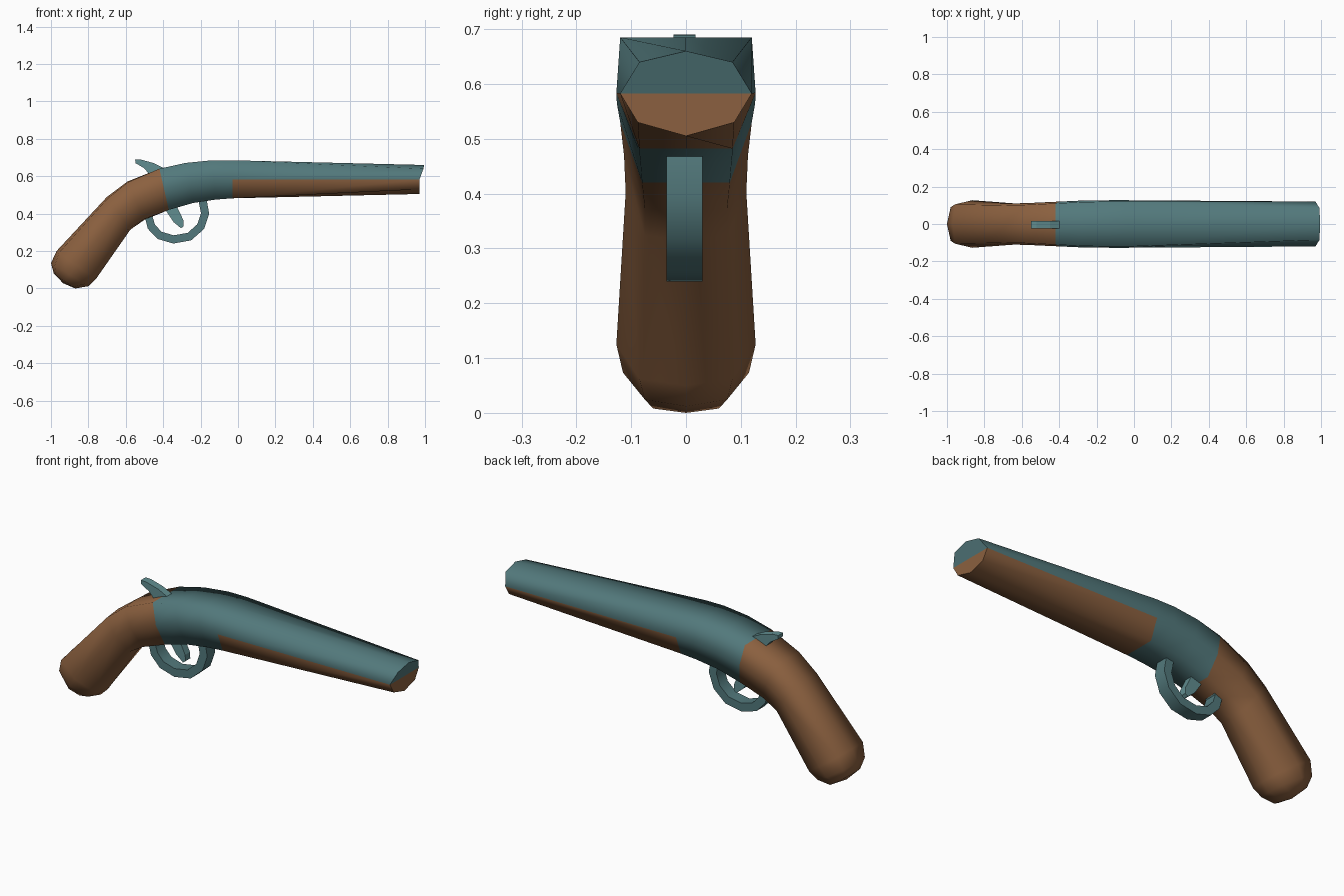
import bpy, bmesh
from mathutils import Vector

if "Cube" in bpy.data.objects:
    bpy.data.objects.remove(bpy.data.objects["Cube"])


def material(name, rgb):
    m = bpy.data.materials.new(name)
    m.diffuse_color = (*rgb, 1)
    m.use_nodes = True
    m.node_tree.nodes["Principled BSDF"].inputs["Base Color"].default_value = m.diffuse_color
    return m


wood = material("brown wood", (0.26, 0.118, 0.05))
steel = material("teal steel", (0.085, 0.19, 0.2))
light_steel = material("light teal steel", (0.12, 0.27, 0.28))


def finish(name, bm, mats):
    bmesh.ops.recalc_face_normals(bm, faces=bm.faces)
    me = bpy.data.meshes.new(name)
    bm.to_mesh(me)
    bm.free()
    ob = bpy.data.objects.new(name, me)
    bpy.context.collection.objects.link(ob)
    for m in mats:
        me.materials.append(m)
    return ob


# Body: eight-sided loft from butt to muzzle
# top x,z | bottom x,z | half width | top corner y | bottom corner y | corner insets
stations = [
    (-0.985, 0.08, -0.87, 0.0, 0.085, 0.06, 0.06, 0.10, 0.10),
    (-1.0, 0.135, -0.80, 0.012, 0.115, 0.09, 0.075, 0.10, 0.10),
    (-0.97, 0.20, -0.76, 0.05, 0.127, 0.105, 0.085, 0.06, 0.08),
    (-0.70, 0.49, -0.575, 0.315, 0.110, 0.10, 0.075, 0.04, 0.05),
    (-0.59, 0.572, -0.50, 0.367, 0.113, 0.102, 0.075, 0.02, 0.02),
    (-0.42, 0.64, -0.37, 0.42, 0.12, 0.11, 0.08, 0.0, 0.0),
    (-0.28, 0.671, -0.24, 0.457, 0.126, 0.117, 0.083, 0.0, 0.0),
    (-0.14, 0.685, -0.12, 0.475, 0.127, 0.12, 0.085, 0.0, 0.0),
    (-0.03, 0.685, -0.03, 0.482, 0.127, 0.12, 0.085, 0.0, 0.0),
    (0.995, 0.66, 0.97, 0.505, 0.12, 0.085, 0.088, 0.13, 0.16),
]
bm = bmesh.new()
rings = []
last = len(stations) - 1
for i, (tx, tz, bx, bz, w, wt, wb, it, ib) in enumerate(stations):
    top, bot = Vector((tx, 0, tz)), Vector((bx, 0, bz))
    ct, cb, mid = top.lerp(bot, it), bot.lerp(top, ib), top.lerp(bot, 0.5)
    if i == last:      # the lower half of the muzzle is cut vertically
        cb.x = mid.x = 0.97
    ring = [top]
    for p, y in ((ct, wt), (mid, w), (cb, wb)):
        ring.append(p + Vector((0, y, 0)))
    ring.append(bot)
    for p, y in ((cb, wb), (mid, w), (ct, wt)):
        ring.append(p - Vector((0, y, 0)))
    rings.append([bm.verts.new(p) for p in ring])

for i in range(last):
    for k in range(8):
        n = (k + 1) % 8
        f = bm.faces.new((rings[i][k], rings[i][n], rings[i + 1][n], rings[i + 1][k]))
        f.smooth = True
        lower = 2 <= k <= 5
        f.material_index = 0 if i < 5 or (i == last - 1 and lower) else 1

# Rounded butt end and flat two-colour muzzle end
tip = bm.verts.new((-0.935, 0, 0.028))
for k in range(8):
    bm.faces.new((rings[0][k], rings[0][(k + 1) % 8], tip)).smooth = True
r = rings[-1]
bm.faces.new([r[j] for j in (0, 1, 2, 6, 7)]).material_index = 1
bm.faces.new([r[j] for j in (2, 3, 4, 5, 6)]).material_index = 0
for k in range(8):
    bm.edges.get((r[k], r[(k + 1) % 8])).smooth = False
finish("stock_and_barrel", bm, [wood, steel])


def plate(name, outline, half, mat, ridge=0.0):
    """Extrude an x,z outline across y."""
    bm = bmesh.new()
    a = [bm.verts.new((x, -0.003 - half, z)) for x, z in outline]
    f = bm.faces.new(a)
    ext = bmesh.ops.extrude_face_region(bm, geom=[f])
    vs = [v for v in ext["geom"] if isinstance(v, bmesh.types.BMVert)]
    bmesh.ops.translate(bm, verts=vs, vec=(0, half * 2, 0))
    return finish(name, bm, [mat])


# Trigger guard: curved strap
path = [Vector(p) for p in ((-0.445, 0.44), (-0.478, 0.385), (-0.463, 0.33), (-0.42, 0.284),
                            (-0.345, 0.262), (-0.26, 0.277), (-0.2, 0.33),
                            (-0.176, 0.40), (-0.19, 0.475))]
outer, inner = [], []
for i, p in enumerate(path):
    d = (path[min(i + 1, len(path) - 1)] - path[max(i - 1, 0)]).normalized()
    n = Vector((d.y, -d.x)) * 0.022
    outer.append(p + n)
    inner.append(p - n)
guard = plate("trigger_guard", outer + inner[::-1], 0.033, steel)
for ob in (guard,):
    bpy.context.view_layer.objects.active = ob
    ob.select_set(True)
    bpy.ops.object.shade_smooth_by_angle(angle=0.7)

# Trigger and hammer
plate("trigger", [(-0.40, 0.45), (-0.385, 0.415), (-0.345, 0.355), (-0.305, 0.322),
                  (-0.29, 0.333), (-0.292, 0.365), (-0.335, 0.455)], 0.02, light_steel)
plate("hammer", [(-0.55, 0.69), (-0.548, 0.67), (-0.505, 0.645), (-0.45, 0.585),
                 (-0.38, 0.60), (-0.395, 0.643), (-0.45, 0.67), (-0.52, 0.689)], 0.02, light_steel)
